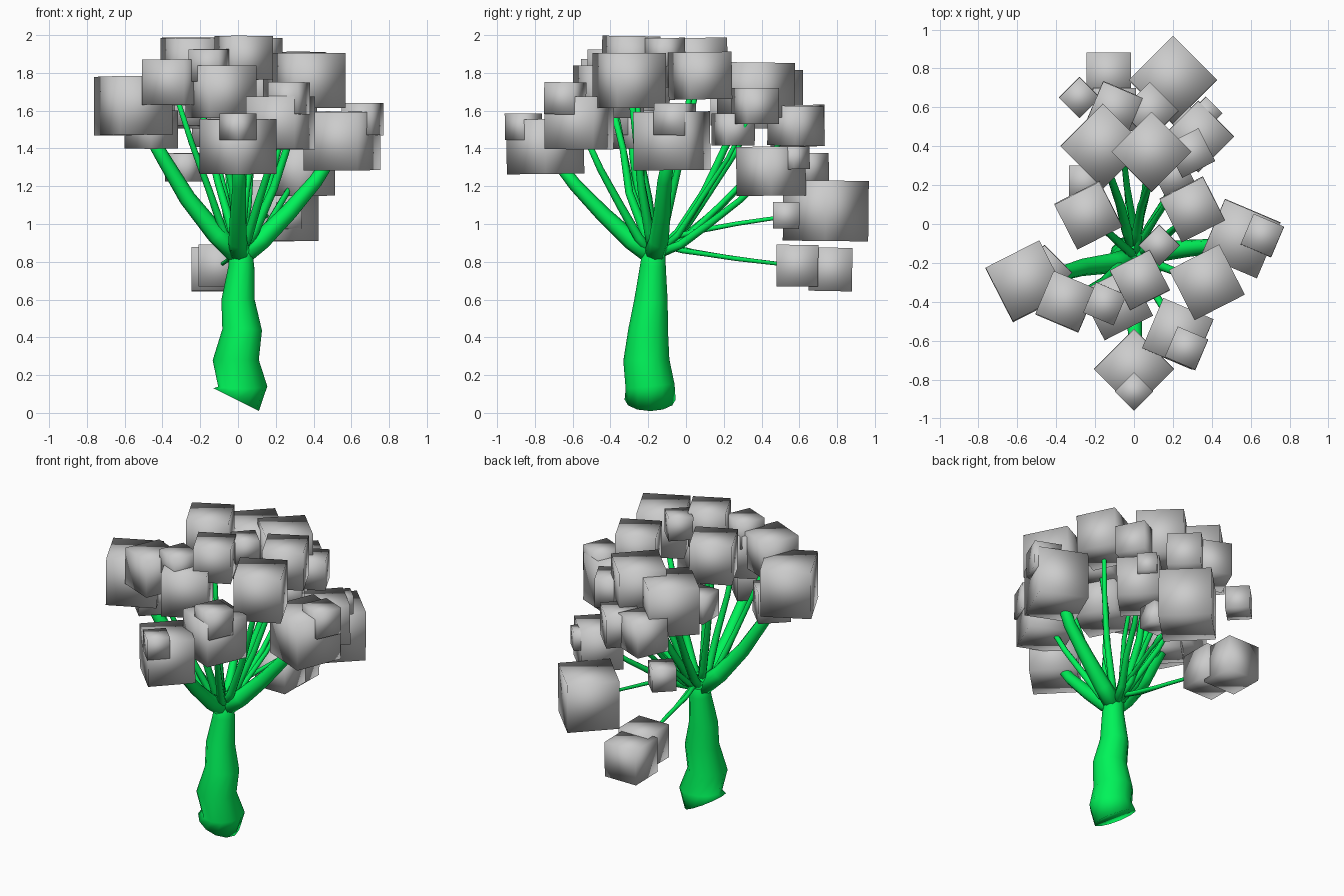
import bpy, bmesh, math, random
from mathutils import Vector, Matrix

if "Cube" in bpy.data.objects:
    bpy.data.objects.remove(bpy.data.objects["Cube"])

random.seed(4)
green = bpy.data.materials.new("bark_green")
green.diffuse_color = (0.0, 0.9, 0.1, 1)
green.use_nodes = True
green.node_tree.nodes["Principled BSDF"].inputs["Base Color"].default_value = green.diffuse_color


def finish(name, bm, mat=None):
    bmesh.ops.recalc_face_normals(bm, faces=bm.faces[:])
    me = bpy.data.meshes.new(name)
    bm.to_mesh(me)
    bm.free()
    for p in me.polygons:
        p.use_smooth = True
    if mat:
        me.materials.append(mat)
    ob = bpy.data.objects.new(name, me)
    bpy.context.collection.objects.link(ob)


# Tapered tube through points (x, y, z, radius)
def tube(name, pts, sides):
    bm = bmesh.new()
    ps = [Vector(p[:3]) for p in pts]
    rings = []
    for i, p in enumerate(ps):
        t = ps[min(i + 1, len(ps) - 1)] - ps[max(i - 1, 0)]
        q = Vector((0, 0, 1)).rotation_difference(t)
        ring = []
        for k in range(sides):
            a = math.tau * k / sides
            ring.append(bm.verts.new(p + q @ Vector((math.cos(a), math.sin(a), 0)) * pts[i][3]))
        rings.append(ring)
    for a, b in zip(rings, rings[1:]):
        for k in range(sides):
            n = (k + 1) % sides
            bm.faces.new((a[k], a[n], b[n], b[k]))
    bm.faces.new(rings[0][::-1])
    bm.faces.new(rings[-1])
    finish(name, bm, green)


# Leaf block: nearly a cube, turned about z
def block(name, x, y, z, s, deg):
    m = (Matrix.Translation((x, y, z))
         @ Matrix.Rotation(random.uniform(-0.02, 0.02), 4, 'X')
         @ Matrix.Rotation(math.radians(deg), 4, 'Z')
         @ Matrix.Diagonal((s, s, s, 1)))
    bm = bmesh.new()
    bmesh.ops.create_cube(bm, size=1, matrix=m)
    finish(name, bm)


# Branch from the fork into a block, spreading first and then rising
def branch(name, x, y, z, s):
    st = Vector((0.01, -0.17, 0.83))
    d = Vector((x, y, z)) - st
    r, bend = 0.1 * s, 1.3
    if z < 1.1:
        r = 0.016                      # thin drooping twigs at the back
        st.z, d.z = 0.9, z - 0.9
        bend = 0.7
    elif y < 0 and math.hypot(d.x, d.y) > 0.5:
        r = 0.19 * s                   # main limbs
    path = []
    for h in (0, 0.22, 0.48, 0.72, 1):
        j = random.uniform(-0.015, 0.015) if 0 < h < 1 else 0
        path.append((st.x + d.x * h + j, st.y + d.y * h - j, st.z + d.z * h ** bend, r * (1 - h / 2)))
    tube(name, path, 8)


# Trunk: slanted foot, gentle wobble, narrowing to the fork
tube("trunk", [(-0.01, -0.19, 0.07, 0.135), (0.025, -0.19, 0.14, 0.13),
               (-0.012, -0.21, 0.28, 0.122), (0.022, -0.2, 0.44, 0.105),
               (0.0, -0.185, 0.6, 0.088), (0.018, -0.175, 0.78, 0.068),
               (0.01, -0.165, 0.92, 0.055)], 12)

# Leaf blocks (x, y, z, size), grouped by how far they are turned
diagonal = [(0.2, 0.74, 1.07, 0.32), (0.08, 0.58, 1.52, 0.21), (0.33, 0.45, 1.28, 0.26),
            (0.09, 0.37, 1.71, 0.29), (0.37, 0.57, 1.35, 0.12), (-0.28, 0.65, 1.3, 0.15),
            (0, -0.745, 1.41, 0.29), (0, -0.86, 1.515, 0.14), (0.13, -0.11, 1.91, 0.15),
            (-0.46, -0.25, 1.5, 0.2), (-0.16, 0.4, 1.66, 0.31)]
turned = [(-0.235, 0.045, 1.855, 0.26), (0.3, 0.075, 1.785, 0.25), (0.375, -0.3, 1.76, 0.29),
          (0.03, -0.29, 1.88, 0.23), (-0.555, -0.295, 1.625, 0.31), (-0.09, -0.41, 1.7, 0.28),
          (0.29, 0.365, 1.625, 0.19), (0.2, 0.25, 1.5, 0.17)]
turned_back = [(0.55, -0.075, 1.44, 0.31), (0.66, -0.06, 1.555, 0.17), (-0.35, -0.4, 1.75, 0.24),
               (0.225, -0.565, 1.535, 0.28), (0.27, -0.64, 1.665, 0.17), (-0.15, -0.41, 1.84, 0.17),
               (-0.1, 0.59, 1.52, 0.22)]
straight = [(-0.13, 0.765, 0.76, 0.23), (-0.1, 0.59, 0.78, 0.22), (0.27, 0.53, 1.045, 0.14),
            (-0.25, 0.215, 1.605, 0.17)]

for label, deg, group in (("diagonal", 45, diagonal), ("turned", 27, turned),
                          ("turned_back", -23, turned_back), ("straight", 0, straight)):
    for i, (x, y, z, s) in enumerate(group, 1):
        block(f"leaf_block_{label}_{i}", x, y, z, s, deg)
        if s > 0.18:                   # small blocks rest on their neighbours
            branch(f"branch_{label}_{i}", x, y, z, s)
